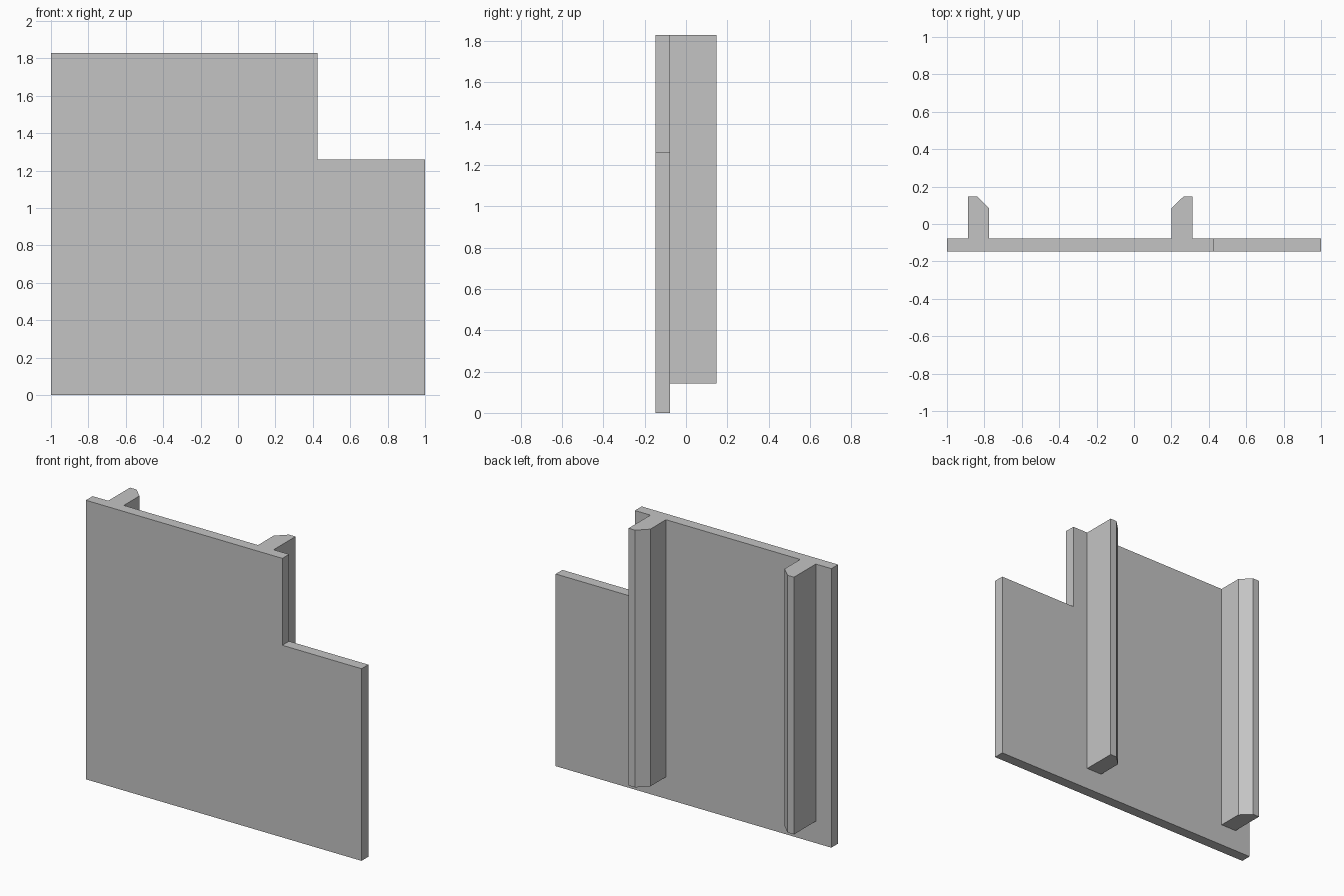
import bpy
import bmesh

cube = bpy.data.objects.get("Cube")
if cube:
    bpy.data.objects.remove(cube, do_unlink=True)

grey = bpy.data.materials.new("light grey")
grey.use_nodes = True
colour = (0.55, 0.55, 0.55, 1)
grey.diffuse_color = colour
grey.node_tree.nodes["Principled BSDF"].inputs["Base Color"].default_value = colour


def prism(name, outline, offset):
    """Extrude a closed 3D outline along an offset."""
    bm = bmesh.new()
    face = bm.faces.new([bm.verts.new(p) for p in outline])
    result = bmesh.ops.extrude_face_region(bm, geom=[face], use_keep_orig=True)
    moved = [g for g in result["geom"] if isinstance(g, bmesh.types.BMVert)]
    bmesh.ops.translate(bm, verts=moved, vec=offset)
    bmesh.ops.recalc_face_normals(bm, faces=bm.faces)
    mesh = bpy.data.meshes.new(name)
    bm.to_mesh(mesh)
    bm.free()
    mesh.materials.append(grey)
    obj = bpy.data.objects.new(name, mesh)
    bpy.context.collection.objects.link(obj)
    return obj


FRONT, PLATE_BACK, RIB_BACK = -0.148, -0.078, 0.148
TOP, RIB_BOTTOM = 1.83, 0.143

# Upright panel with a notched upper corner
panel = [(-1, 0), (1, 0), (1, 1.26), (0.425, 1.26), (0.425, TOP), (-1, TOP)]
prism("panel", [(x, FRONT, z) for x, z in panel], (0, PLATE_BACK - FRONT, 0))

# Two mirrored rear ribs, chamfered on their facing edges
CENTRE, INNER, OUTER = -0.287, 0.487, 0.6
rib = [(INNER, PLATE_BACK), (OUTER, PLATE_BACK), (OUTER, RIB_BACK),
       (INNER + 0.066, RIB_BACK), (INNER, 0.084)]
for name, side in (("left_rib", 1), ("right_rib", -1)):
    prism(name, [(CENTRE + side * x, y, RIB_BOTTOM) for x, y in rib],
          (0, 0, TOP - RIB_BOTTOM))
